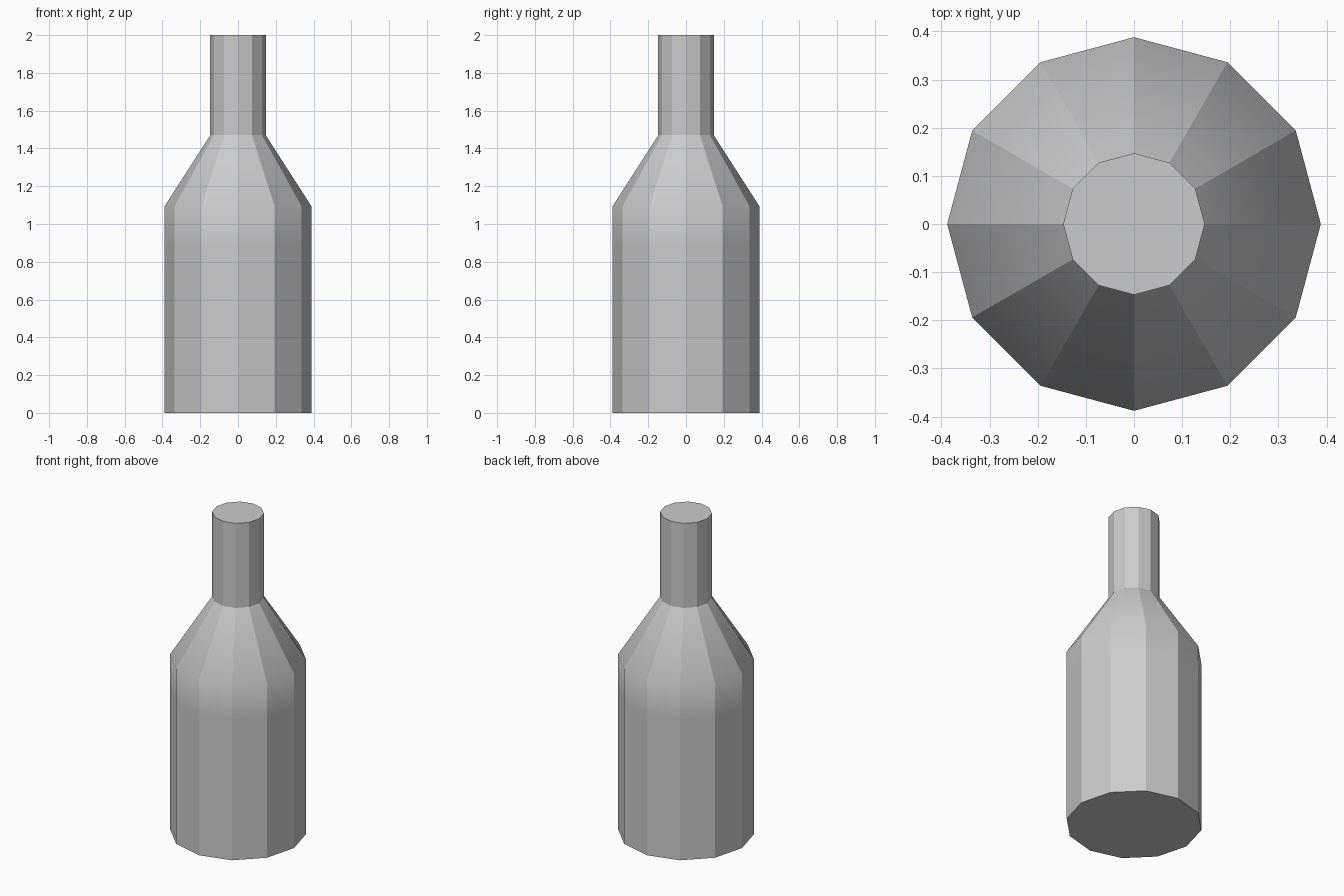
import bpy, bmesh
from math import cos, sin, tau

if "Cube" in bpy.data.objects:
    bpy.data.objects.remove(bpy.data.objects["Cube"])

SIDES = 12
# (radius, height) from base to mouth; the shoulder ring is softly shaded
PROFILE = [(0.388, 0), (0.388, 0.88), (0.388, 1.095), (0.147, 1.47), (0.147, 2.0)]
SOFT_RINGS = {1, 2}

bm = bmesh.new()
rings = [[bm.verts.new((r * cos(tau * i / SIDES), r * sin(tau * i / SIDES), z))
          for i in range(SIDES)] for r, z in PROFILE]

# Side panels
for low, high in zip(rings, rings[1:]):
    for i in range(SIDES):
        j = (i + 1) % SIDES
        bm.faces.new((low[i], low[j], high[j], high[i])).smooth = True

# Flat base and closed mouth
bm.faces.new(rings[0][::-1])
bm.faces.new(rings[-1])

# Crisp facets, with soft shading only across the shoulder bend
for edge in bm.edges:
    edge.smooth = False
for k in SOFT_RINGS:
    for i in range(SIDES):
        bm.edges.get((rings[k][i], rings[k][(i + 1) % SIDES])).smooth = True

bmesh.ops.recalc_face_normals(bm, faces=bm.faces)
mesh = bpy.data.meshes.new("bottle")
bm.to_mesh(mesh)
bm.free()
bpy.context.collection.objects.link(bpy.data.objects.new("bottle", mesh))
